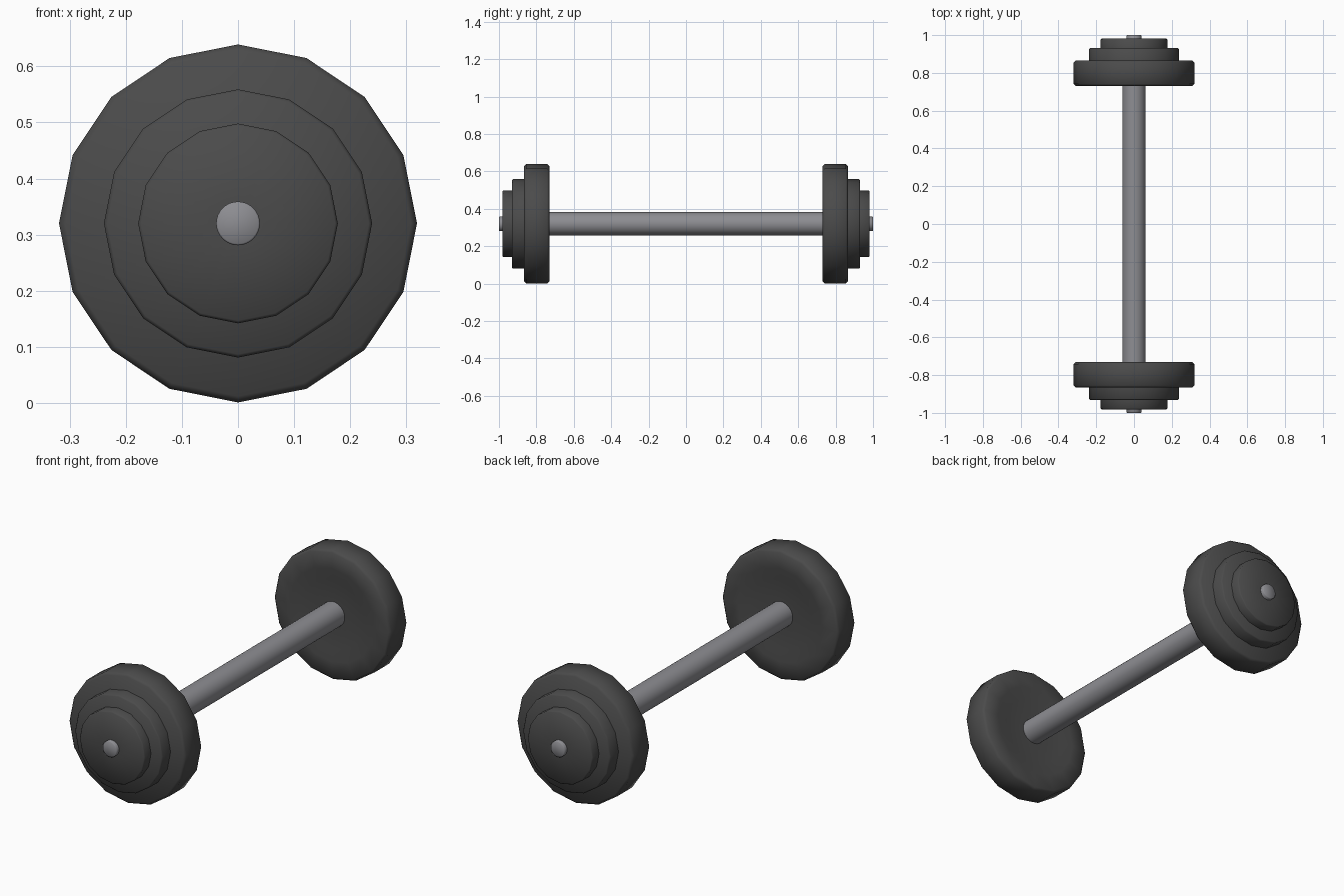
import bpy, bmesh, math

if "Cube" in bpy.data.objects:
    bpy.data.objects.remove(bpy.data.objects["Cube"])

CZ = 0.32  # height of the bar axis


def material(name, rgb):
    m = bpy.data.materials.new(name)
    m.diffuse_color = (*rgb, 1.0)
    m.use_nodes = True
    m.node_tree.nodes["Principled BSDF"].inputs["Base Color"].default_value = m.diffuse_color
    return m


iron = material("dark iron", (0.070, 0.070, 0.070))
steel = material("grey steel", (0.27, 0.27, 0.29))


def lathe(name, profile, sides, mat, side=1):
    """Spin (radius, y) points round the bar axis; side=-1 mirrors in y."""
    bm = bmesh.new()
    rings = []
    for r, y in profile:
        ring = []
        for i in range(sides):
            a = math.tau * i / sides
            ring.append(bm.verts.new((r * math.sin(a), side * y, CZ + r * math.cos(a))))
        rings.append(ring)
    for a, b in zip(rings, rings[1:]):
        for i in range(sides):
            j = (i + 1) % sides
            bm.faces.new((a[i], a[j], b[j], b[i]))
    bm.faces.new(rings[0])
    bm.faces.new(rings[-1])
    bmesh.ops.recalc_face_normals(bm, faces=bm.faces[:])
    me = bpy.data.meshes.new(name)
    bm.to_mesh(me)
    bm.free()
    ob = bpy.data.objects.new(name, me)
    bpy.context.collection.objects.link(ob)
    me.materials.append(mat)
    bpy.ops.object.select_all(action='DESELECT')
    ob.select_set(True)
    bpy.context.view_layer.objects.active = ob
    bpy.ops.object.shade_smooth_by_angle(angle=math.radians(50))
    return ob


# Handle bar between the plates
lathe("handle_bar", [(0.062, -0.75), (0.062, 0.75)], 32, steel)

for side, label in ((-1, "front"), (1, "back")):
    # Large plate with bevelled rim and a faintly dished inner face
    lathe(label + "_large_plate",
          [(0.05, 0.742), (0.17, 0.742), (0.23, 0.731), (0.308, 0.731), (0.319, 0.742),
           (0.319, 0.855), (0.308, 0.866), (0.05, 0.866)], 16, iron, side)
    # Medium and small plates stacked outward
    lathe(label + "_medium_plate",
          [(0.239, 0.85), (0.239, 0.925), (0.233, 0.931), (0.05, 0.931)], 16, iron, side)
    lathe(label + "_small_plate",
          [(0.178, 0.92), (0.178, 0.976), (0.173, 0.981), (0.03, 0.981)], 16, iron, side)
    # Bar end poking through
    lathe(label + "_bar_end",
          [(0.039, 0.96), (0.039, 0.997), (0.036, 1.0)], 32, steel, side)
